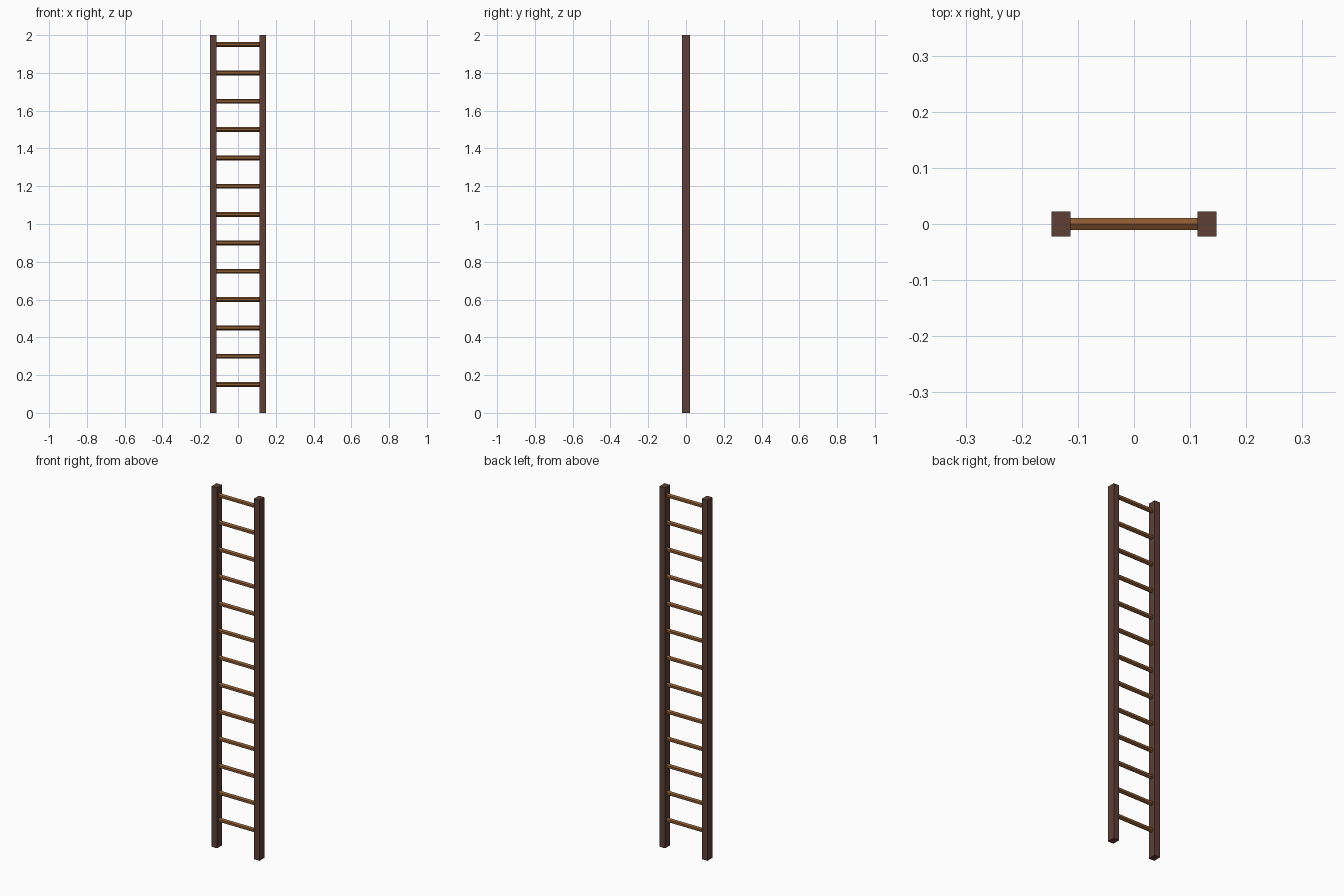
import bpy
import math

cube = bpy.data.objects.get("Cube")
if cube:
    bpy.data.objects.remove(cube, do_unlink=True)


def material(name, rgb):
    mat = bpy.data.materials.new(name)
    mat.use_nodes = True
    mat.diffuse_color = (*rgb, 1)
    mat.node_tree.nodes["Principled BSDF"].inputs["Base Color"].default_value = (*rgb, 1)
    return mat


dark_wood = material("dark brown wood", (0.11, 0.051, 0.038))
light_wood = material("warm brown wood", (0.258, 0.102, 0.03))

HEIGHT = 2.0
RAIL_X = 0.13        # rail centre
RAIL_WIDTH = 0.034
RAIL_DEPTH = 0.044
RUNG_RADIUS = 0.0125
RUNG_STEP = 0.15
RUNG_COUNT = 13

# Two square side rails
for side, name in ((-1, "right_rail"), (1, "left_rail")):
    bpy.ops.mesh.primitive_cube_add(size=1, location=(side * RAIL_X, 0, HEIGHT / 2))
    rail = bpy.context.object
    rail.name = name
    rail.scale = (RAIL_WIDTH, RAIL_DEPTH, HEIGHT)
    bpy.ops.object.transform_apply(location=False, rotation=False, scale=True)
    rail.data.materials.append(dark_wood)

# Six-sided rungs with an edge on top, ending inside the rails
for i in range(1, RUNG_COUNT + 1):
    bpy.ops.mesh.primitive_cylinder_add(
        vertices=6, radius=RUNG_RADIUS, depth=2 * RAIL_X,
        location=(0, 0, i * RUNG_STEP))
    rung = bpy.context.object
    rung.name = f"rung_{i}"
    # Lay the cylinder along x, then turn its corners to top and bottom
    rung.rotation_euler = (math.radians(90), 0, math.radians(90))
    bpy.ops.object.transform_apply(location=False, rotation=True, scale=False)
    rung.data.materials.append(light_wood)
